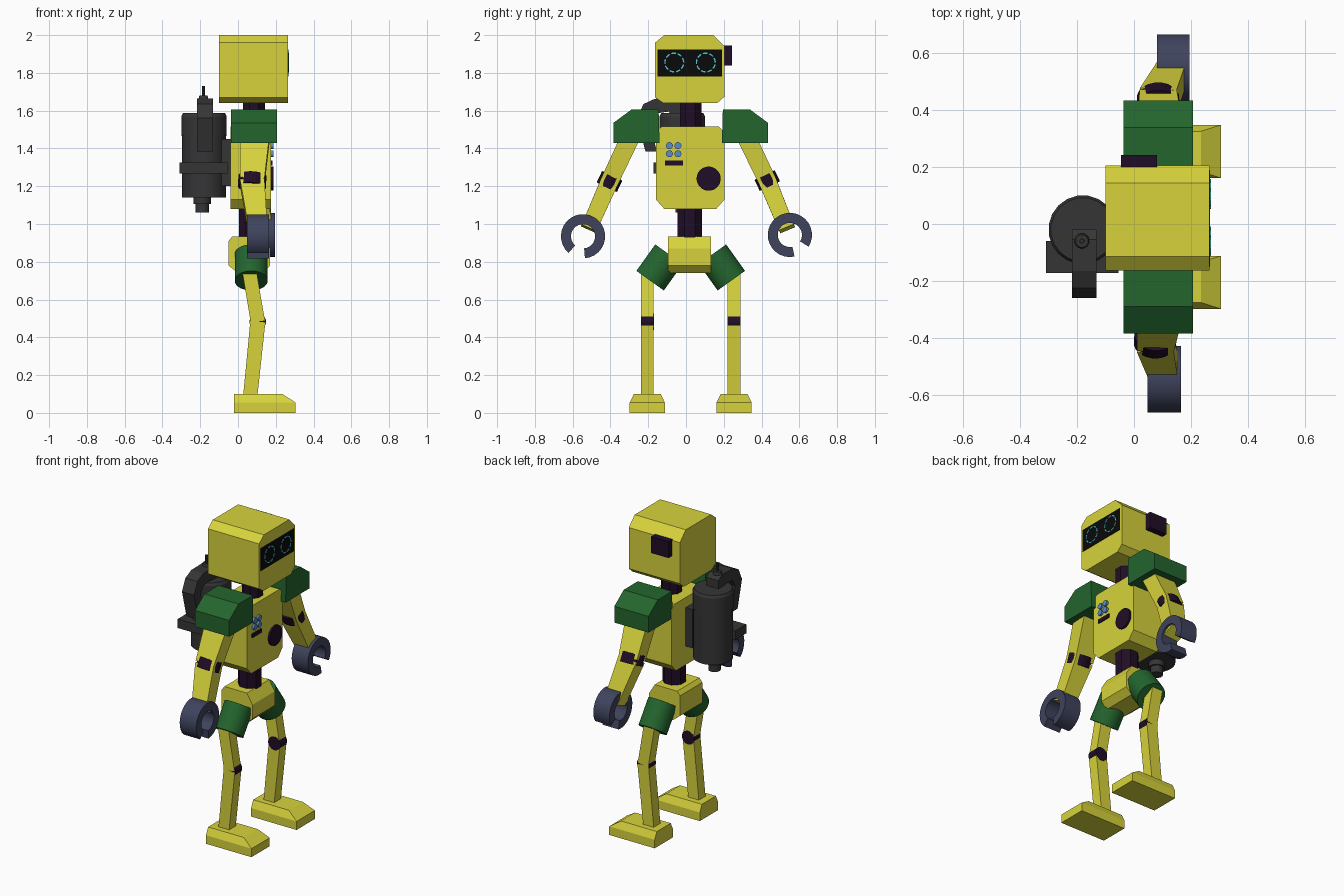
import bpy, math
from mathutils import Vector

if "Cube" in bpy.data.objects:
    bpy.data.objects.remove(bpy.data.objects["Cube"])


def material(name, rgb):
    m = bpy.data.materials.new(name)
    m.diffuse_color = (*rgb, 1)
    m.use_nodes = True
    m.node_tree.nodes["Principled BSDF"].inputs["Base Color"].default_value = m.diffuse_color
    return m


YELLOW = material("yellow paint", (0.68, 0.65, 0.045))
GREEN = material("green paint", (0.017, 0.13, 0.027))
PURPLE = material("dark purple joint", (0.015, 0.004, 0.02))
GREY = material("dark grey metal", (0.036, 0.036, 0.036))
STEEL = material("blue grey steel", (0.05, 0.057, 0.11))
BLACK = material("black glass", (0.003, 0.003, 0.003))
CYAN = material("cyan light", (0.08, 0.58, 0.65))
BLUE = material("blue button", (0.1, 0.27, 0.62))
MID = 0.025  # side-to-side symmetry plane of the body


def loft(name, mat, a, b, smooth=False):
    """Solid between two matching rings of points."""
    n = len(a)
    faces = [(i, (i + 1) % n, n + (i + 1) % n, n + i) for i in range(n)]
    faces += [tuple(range(n - 1, -1, -1)), tuple(range(n, 2 * n))]
    me = bpy.data.meshes.new(name)
    me.from_pydata([tuple(v) for v in list(a) + list(b)], [], faces)
    me.materials.append(mat)
    ob = bpy.data.objects.new(name, me)
    bpy.context.collection.objects.link(ob)
    import bmesh
    bm = bmesh.new()
    bm.from_mesh(me)
    bmesh.ops.recalc_face_normals(bm, faces=bm.faces)
    bm.to_mesh(me)
    bm.free()
    if smooth:
        me.shade_smooth()
        me.set_sharp_from_angle(angle=math.radians(35))
    return ob


def slab(name, mat, profile, x0, x1, smooth=False):
    """Extrude a (y, z) profile along x."""
    return loft(name, mat, [(x0, y, z) for y, z in profile],
                [(x1, y, z) for y, z in profile], smooth)


def box(name, mat, x, y, z):
    return slab(name, mat, [(y[0], z[0]), (y[1], z[0]), (y[1], z[1]), (y[0], z[1])], *x)


def rod(name, mat, p, q, s0, s1, sides=4):
    """Bar from p to q; s0, s1 = (width along x, width across) at each end."""
    p, q = Vector(p), Vector(q)
    d = (q - p).normalized()
    u = Vector((1, 0, 0)) - d * d.x
    u = u.normalized() if u.length > 0.01 else Vector((0, 1, 0))
    v = d.cross(u)
    k = math.sqrt(0.5) if sides == 4 else 0.5
    rings = []
    for c, s in ((p, s0), (q, s1)):
        rings.append([c + u * s[0] * k * math.cos(t) + v * s[1] * k * math.sin(t)
                      for t in [(i + 0.5) * math.tau / sides for i in range(sides)]])
    return loft(name, mat, *rings, smooth=sides > 8)


def arc(name, mat, c, r0, r1, a0, a1, x0, x1, steps=18):
    """Piece of a ring in the y-z plane."""
    t = [a0 + (a1 - a0) * i / steps for i in range(steps + 1)]
    pts = [(c[0] + r1 * math.cos(i), c[1] + r1 * math.sin(i)) for i in t]
    pts += [(c[0] + r0 * math.cos(i), c[1] + r0 * math.sin(i)) for i in reversed(t)]
    return slab(name, mat, pts, x0, x1, smooth=steps > 8)


# Head, visor, eyes and ear
slab("head", YELLOW, [(-0.115, 2.0), (0.145, 2.0), (0.205, 1.94), (0.205, 1.675),
                      (0.165, 1.64), (-0.12, 1.64), (-0.163, 1.67), (-0.163, 1.96)], -0.1, 0.265)
box("visor", BLACK, (0.262, 0.268), (-0.15, 0.19), (1.78, 1.925))
for y in (-0.062, 0.105):
    for i in range(9):
        a = i * math.tau / 9
        arc("eye_dash", CYAN, (y, 1.855), 0.046, 0.053, a, a + 0.5, 0.266, 0.271, 4)
box("ear_box", PURPLE, (-0.045, 0.08), (0.2, 0.243), (1.84, 1.945))

# Neck, torso, waist and pelvis
rod("neck", PURPLE, (0.085, MID, 1.5), (0.085, MID, 1.66), (0.125, 0.125), (0.125, 0.125), 8)
slab("torso", YELLOW, [(-0.16, 1.13), (-0.115, 1.08), (0.16, 1.08), (0.205, 1.13),
                       (0.205, 1.485), (0.175, 1.515), (-0.13, 1.515), (-0.16, 1.485)], -0.04, 0.175)
rod("waist", PURPLE, (0.07, MID - 0.005, 0.92), (0.07, MID - 0.005, 1.1), (0.14, 0.14), (0.14, 0.14), 8)
pelvis_outline = [(-0.05, 0.78), (0.0, 0.74), (0.13, 0.74), (0.17, 0.78), (0.17, 0.87),
                  (0.13, 0.935), (-0.03, 0.935), (-0.05, 0.91)]
loft("pelvis", YELLOW, [(x, -0.095, z) for x, z in pelvis_outline],
     [(x, 0.133, z) for x, z in pelvis_outline])

# Chest controls
for y in (-0.088, -0.043):
    for z in (1.372, 1.415):
        rod("chest_button", BLUE, (0.172, y, z), (0.188, y, z), (0.037, 0.037), (0.037, 0.037), 12)
box("chest_slot", PURPLE, (0.172, 0.182), (-0.11, -0.015), (1.31, 1.335))
rod("chest_dial", PURPLE, (0.172, 0.12, 1.24), (0.188, 0.12, 1.24), (0.128, 0.128), (0.128, 0.128), 24)

# Shoulder pads, legs and feet, one set per side
for s, side in ((-1, "right"), (1, "left")):
    def Y(d):
        return MID + s * d

    slab(side + "_shoulder_pad", GREEN, [(Y(0.165), 1.43), (Y(0.41), 1.43), (Y(0.41), 1.535),
                                         (Y(0.315), 1.605), (Y(0.17), 1.605)], -0.037, 0.207)
    rod(side + "_thigh", GREEN, (0.07, Y(0.115), 0.84), (0.07, Y(0.215), 0.7),
        (0.175, 0.18), (0.175, 0.18), 24)
    rod(side + "_upper_leg", YELLOW, (0.06, Y(0.23), 0.75), (0.105, Y(0.23), 0.483),
        (0.075, 0.068), (0.075, 0.068))
    rod(side + "_knee", PURPLE, (0.105, Y(0.195), 0.483), (0.105, Y(0.263), 0.483),
        (0.088, 0.088), (0.088, 0.088), 16)
    rod(side + "_shin", YELLOW, (0.105, Y(0.23), 0.483), (0.065, Y(0.23), 0.09),
        (0.08, 0.068), (0.075, 0.068))
    # Foot: flat sole block with a bevelled cap sloping down at the toe
    y0, y1 = Y(0.23) - 0.093, Y(0.23) + 0.093
    toe = 0.305
    box(side + "_sole", YELLOW, (-0.02, toe), (y0, y1), (0, 0.055))
    loft(side + "_foot_cap", YELLOW,
         [(-0.02, y0, 0.055), (toe, y0, 0.055), (toe, y1, 0.055), (-0.02, y1, 0.055)],
         [(-0.02, y0 + 0.022, 0.1), (0.235, y0 + 0.022, 0.1),
          (0.235, y1 - 0.022, 0.1), (-0.02, y1 - 0.022, 0.1)])

# Arms: shoulder, elbow, wrist, hand centre and claw opening angle per side
arms = (("right", (0.09, -0.285, 1.48), (0.075, -0.405, 1.225), (0.105, -0.515, 0.975),
         (-0.545, 0.935), math.radians(-108), (0.047, 0.165)),
        ("left", (0.09, 0.31, 1.48), (0.085, 0.43, 1.23), (0.135, 0.535, 0.975),
         (0.55, 0.942), math.radians(-55), (0.08, 0.195)))
for side, sh, el, wr, hc, gap, hx in arms:
    rod(side + "_upper_arm", YELLOW, sh, el, (0.16, 0.1), (0.13, 0.095))
    d = (Vector(el) - Vector(sh)).normalized() * 0.032
    rod(side + "_elbow", PURPLE, Vector(el) - d, Vector(el) + d, (0.15, 0.12), (0.15, 0.12), 20)
    rod(side + "_forearm", YELLOW, el, wr, (0.13, 0.095), (0.1, 0.085))
    arc(side + "_claw", STEEL, hc, 0.064, 0.117, gap + 0.4, gap + math.tau - 0.4, *hx, steps=24)

# Back tank with shoulders, strap, nozzle, curved pipe and antenna
TX, TY = -0.18, -0.02


def tank_part(name, z0, z1, d0, d1, sides=20, x=TX, y=TY):
    rod(name, GREY, (x, y, z0), (x, y, z1), (d0, d0), (d1, d1), sides)


tank_part("tank_lower", 1.14, 1.465, 0.236, 0.236)
tank_part("tank_upper", 1.465, 1.57, 0.242, 0.242)
tank_part("tank_lid", 1.57, 1.587, 0.242, 0.225)
tank_part("tank_nozzle_collar", 1.105, 1.14, 0.095, 0.095, 12, -0.19)
tank_part("tank_nozzle_tip", 1.06, 1.105, 0.075, 0.075, 12, -0.19)
box("tank_strap", GREY, (-0.31, -0.055), (-0.172, -0.06), (1.267, 1.325))
box("tank_mount", GREY, (-0.09, -0.03), (-0.09, 0.06), (1.2, 1.45))
slab("tank_pipe", GREY, [(-0.02, 1.58), (-0.02, 1.64), (-0.055, 1.665), (-0.165, 1.663),
                         (-0.225, 1.635), (-0.26, 1.56), (-0.215, 1.385), (-0.155, 1.385),
                         (-0.19, 1.54), (-0.165, 1.585), (-0.09, 1.595), (-0.085, 1.58)],
     -0.218, -0.132)
tank_part("antenna_base", 1.66, 1.68, 0.055, 0.045, 12, -0.183, -0.06)
tank_part("antenna", 1.68, 1.73, 0.018, 0.016, 10, -0.183, -0.06)
